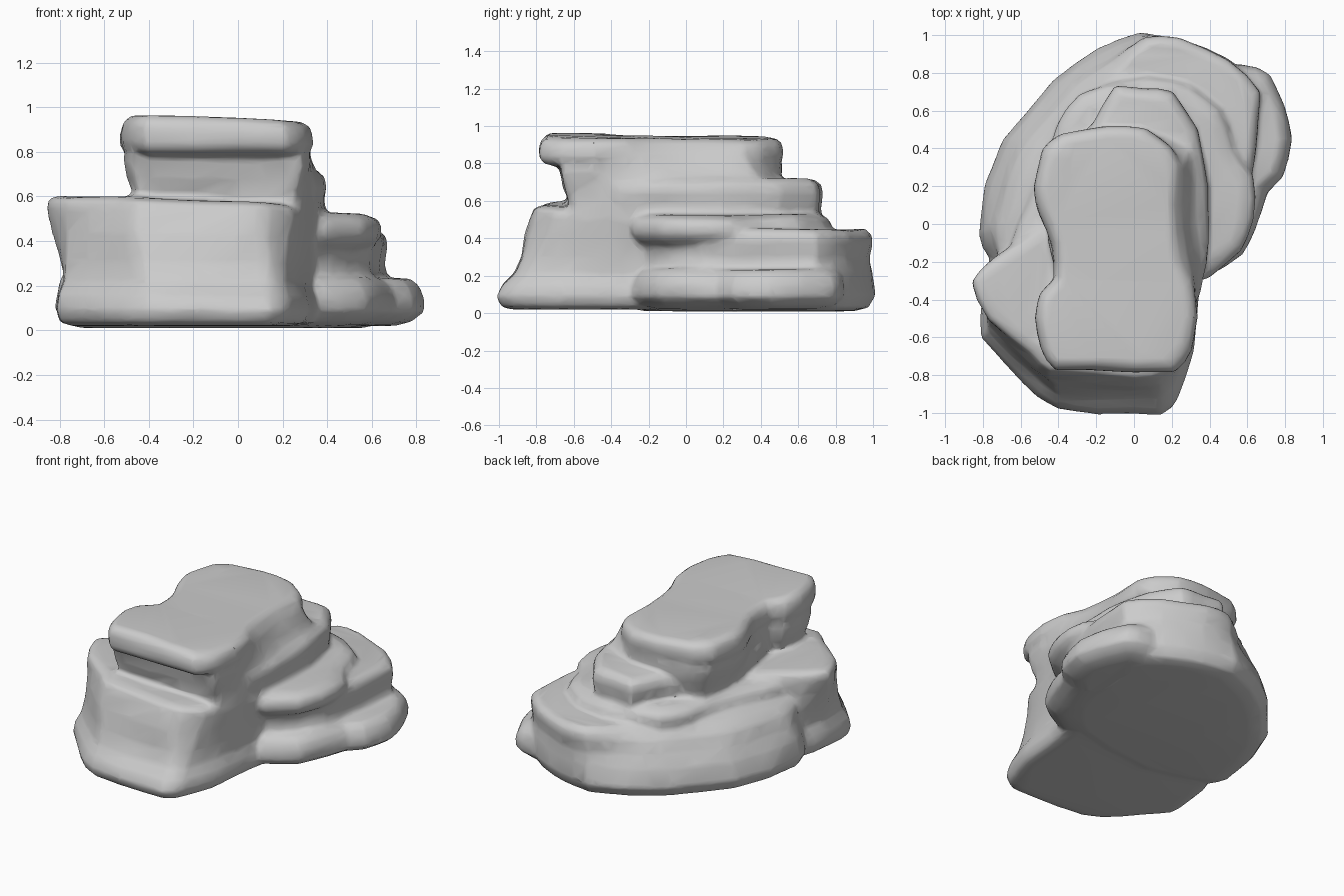
import bpy, bmesh, math
from mathutils import Vector, noise

if "Cube" in bpy.data.objects:
    bpy.data.objects.remove(bpy.data.objects["Cube"])

parts = []


def refine(pts):
    """Double the outline points with a gentle curve through them."""
    n, out = len(pts), []
    for i in range(n):
        a, b, c, d = (Vector(pts[(i + k) % n]) for k in (-1, 0, 1, 2))
        out += [b, (b + c) * 0.53 - (a + d) * 0.03]
    return out


def inset(pts, d):
    """Move each outline point inwards (outline runs counter-clockwise)."""
    n, out = len(pts), []
    for i in range(n):
        t = (pts[(i + 1) % n] - pts[i - 1]).normalized()
        out.append(pts[i] + Vector((-t.y, t.x)) * d)
    return out


def slab(name, low, levels, high=None, tilt=(0, 0), rough=0.025):
    """Loft a rock layer. levels = (z, inset, blend from low to high outline)."""
    low = refine(low)
    high = refine(high) if high else low
    bm = bmesh.new()
    rings = []
    z0, z1 = levels[0][0], levels[-1][0]
    for z, d, f in levels:
        ring = []
        for p in inset([a.lerp(b, f) for a, b in zip(low, high)], d):
            k = (z - z0) / (z1 - z0)
            v = Vector((p.x, p.y, z + k * (tilt[0] * p.x + tilt[1] * p.y)))
            w = noise.noise_vector(v * 4.0) * rough
            ring.append(bm.verts.new(v + Vector((w.x, w.y, w.z * 0.4 * k))))
        rings.append(ring)
    n = len(low)
    for a, b in zip(rings, rings[1:]):
        for i in range(n):
            j = (i + 1) % n
            bm.faces.new((a[i], a[j], b[j], b[i]))
    caps = [bm.faces.new(rings[0][::-1]), bm.faces.new(rings[-1])]
    bmesh.ops.triangulate(bm, faces=caps)
    me = bpy.data.meshes.new(name)
    bm.to_mesh(me)
    bm.free()
    ob = bpy.data.objects.new(name, me)
    bpy.context.collection.objects.link(ob)
    parts.append(ob)


# Front block: sloping front face with a bulging foot
slab("front_block",
     [(-.4, -.98), (0, -1.01), (.15, -1.0), (.23, -.93), (.3, -.68), (.35, -.4), (.37, -.1),
      (.3, .3), (-.3, .3), (-.72, -.1), (-.8, -.4), (-.81, -.6), (-.6, -.84)],
     [(.02, .08, 0), (.035, .02, 0), (.09, -.005, 0), (.15, .005, .1), (.21, .035, .25),
      (.3, .03, .5), (.42, .015, .75), (.52, 0, 1), (.56, .01, 1), (.575, .06, 1)],
     high=[(-.45, -.78), (0, -.82), (.15, -.81), (.25, -.72), (.32, -.5), (.35, -.3), (.37, -.1),
           (.3, .3), (-.3, .1), (-.75, -.18), (-.86, -.3), (-.78, -.5), (-.55, -.69)],
     tilt=(-.04, 0))

# Back body: broad lower mass, its left side leaning in towards the top
slab("back_body",
     [(.32, -.24), (.5, -.1), (.61, .1), (.65, .4), (.68, .7), (.5, .88), (.25, .99), (.04, 1.01),
      (-.2, .92), (-.42, .77), (-.69, .45), (-.79, .2), (-.82, -.05), (-.74, -.2), (-.3, -.35)],
     [(.01, .12, 0), (.03, .04, 0), (.1, 0, 0), (.22, .01, .12), (.3, .025, .3), (.38, .01, .6),
      (.425, .015, .9), (.455, .05, 1)],
     high=[(.32, -.24), (.5, -.1), (.61, .1), (.65, .4), (.69, .7), (.5, .88), (.25, .98), (.08, .98),
           (-.1, .85), (-.27, .7), (-.48, .45), (-.6, .23), (-.68, 0), (-.69, -.2), (-.3, -.35)],
     tilt=(0, -.01))

# Low ledge sticking out on the right
slab("right_low_ledge",
     [(.2, -.2), (.38, -.29), (.57, -.16), (.63, -.03), (.7, .17), (.78, .25), (.84, .45), (.8, .63),
      (.72, .79), (.55, .85), (.2, .6)],
     [(.02, .13, 0), (.04, .06, 0), (.085, 0, 0), (.15, .0, 0), (.2, .02, 0), (.235, .06, 0)])

# Middle ledge running round the right and rear, merging into the left slope
slab("middle_ledge",
     [(.25, -.29), (.4, -.28), (.57, -.14), (.64, .02), (.63, .25), (.52, .42), (.46, .62), (.3, .72),
      (.08, .77), (-.1, .75), (-.29, .68), (-.4, .53), (-.52, .23), (-.62, 0), (-.66, -.2), (-.2, -.4)],
     [(.35, .1, 0), (.39, .03, 0), (.43, 0, 0), (.48, 0, 0), (.515, .02, 0), (.54, .08, 0)],
     tilt=(-.03, 0))

# Upper ledge beneath the cap
slab("upper_ledge",
     [(.3, -.45), (.36, -.3), (.39, -.1), (.4, .2), (.35, .5), (.2, .7), (.05, .73), (-.1, .74),
      (-.21, .54), (-.42, .36), (-.47, .12), (-.4, -.3)],
     [(.48, .03, 0), (.57, .015, 0), (.64, 0, 0), (.69, .01, 0), (.72, .05, 0)])

cap = [(-.42, -.78), (0, -.78), (.22, -.78), (.31, -.66), (.34, -.5), (.31, -.3), (.25, -.18), (.24, .1),
       (.25, .3), (.2, .42), (.07, .5), (-.15, .52), (-.38, .48), (-.48, .4), (-.53, .2), (-.5, .05),
       (-.44, -.12), (-.43, -.28), (-.5, -.36), (-.53, -.5), (-.5, -.66)]

# Recessed neck holding the cap: follows the cap but pulled back at the front
slab("neck", [(x * .96, max(y, -.67)) for x, y in cap],
     [(.5, .07, 0), (.6, .045, 0), (.68, .015, 0), (.76, 0, 0), (.84, .01, 0)])

# Overhanging flat cap
slab("cap", cap,
     [(.78, .1, 0), (.8, .02, 0), (.83, 0, 0), (.88, 0, 0), (.915, .012, 0), (.938, .05, 0)],
     tilt=(-.03, -.015), rough=.02)

# Right flank: sloping wall joining the cap to the ledges
slab("right_flank",
     [(.0, -.6), (.29, -.6), (.35, -.3), (.39, -.1), (.4, .2), (.35, .45), (.1, .5), (0, 0)],
     [(.5, 0, 0), (.6, 0, .1), (.7, 0, .35), (.78, 0, .75), (.86, 0, 1), (.9, .03, 1)],
     high=[(.0, -.55), (.3, -.55), (.32, -.32), (.27, -.15), (.26, .1), (.26, .3), (.1, .45), (0, 0)])

# Fuse the layers into one weathered stone
for ob in parts:
    ob.select_set(True)
rock = parts[0]
bpy.context.view_layer.objects.active = rock
bpy.ops.object.join()
rock.name = "layered_rock"
m = rock.modifiers.new("fuse", 'REMESH')
m.mode, m.voxel_size = 'VOXEL', 0.016
m = rock.modifiers.new("weather", 'SMOOTH')
m.factor, m.iterations = 0.5, 5
m = rock.modifiers.new("simplify", 'DECIMATE')
m.ratio = 0.08
for m in list(rock.modifiers):
    bpy.ops.object.modifier_apply(modifier=m.name)
bpy.ops.object.shade_smooth_by_angle(angle=math.radians(50))
